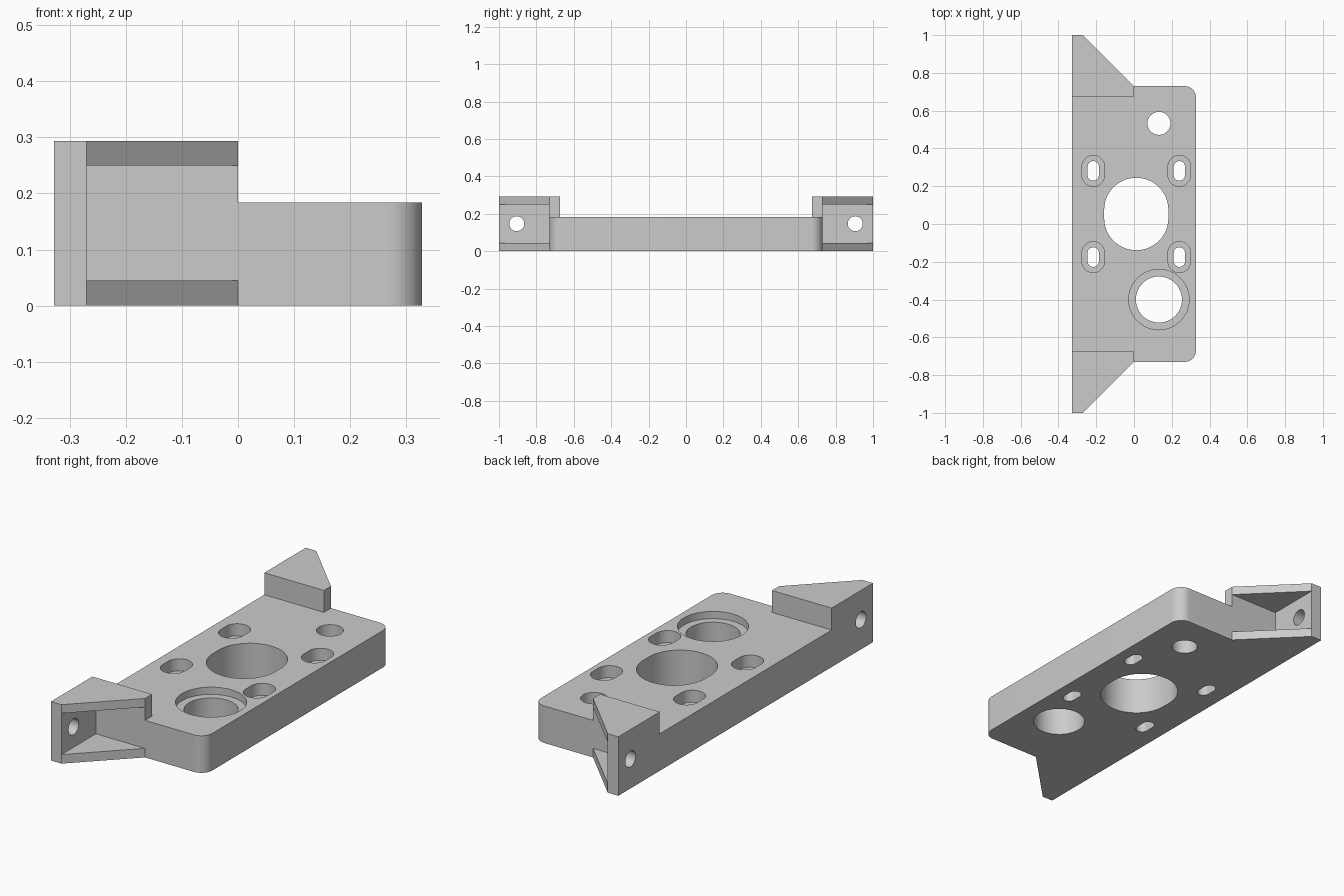
import bpy, bmesh, math

cube = bpy.data.objects.get("Cube")
if cube:
    bpy.data.objects.remove(cube, do_unlink=True)

X, Y, EAR, CORE = 0.328, 0.73, 1.0, 0.675   # plate half sizes, ear tip, ear root
PLATE_TOP, EAR_TOP = 0.184, 0.293
WALL = -0.27                                # inner face of the ear wall

grey = bpy.data.materials.new("plain grey")
grey.use_nodes = True
grey.diffuse_color = (0.6, 0.6, 0.6, 1)
grey.node_tree.nodes["Principled BSDF"].inputs["Base Color"].default_value = (0.6, 0.6, 0.6, 1)


def prism(name, outline, z0, z1):
    """Extrude a flat outline from z0 to z1."""
    bm = bmesh.new()
    face = bm.faces.new([bm.verts.new((x, y, z0)) for x, y in outline])
    top = bmesh.ops.extrude_face_region(bm, geom=[face])["geom"]
    bmesh.ops.translate(bm, vec=(0, 0, z1 - z0),
                        verts=[g for g in top if isinstance(g, bmesh.types.BMVert)])
    bmesh.ops.recalc_face_normals(bm, faces=bm.faces)
    mesh = bpy.data.meshes.new(name)
    bm.to_mesh(mesh)
    bm.free()
    mesh.materials.append(grey)
    obj = bpy.data.objects.new(name, mesh)
    bpy.context.collection.objects.link(obj)
    return obj


def arc(cx, cy, r, start, end, steps):
    return [(cx + r * math.cos(math.radians(start + (end - start) * i / steps)),
             cy + r * math.sin(math.radians(start + (end - start) * i / steps)))
            for i in range(steps + 1)]


def slot(cx, cy, r, straight=0.0):
    """Round hole, or a slot stretched along y by the half length given."""
    pts = arc(cx, cy + straight, r, 0, 180, 24) + arc(cx, cy - straight, r, 180, 360, 24)
    return pts if straight else [p for i, p in enumerate(pts) if i not in (24, 49)]


def rect(x0, x1, y0, y1):
    return [(x0, y0), (x1, y0), (x1, y1), (x0, y1)]


def cut(cutter):
    cutter.hide_render = True
    mod = body.modifiers.new("cut", 'BOOLEAN')
    mod.operation, mod.solver, mod.object = 'DIFFERENCE', 'EXACT', cutter
    bpy.context.view_layer.objects.active = body
    bpy.ops.object.modifier_apply(modifier=mod.name)
    bpy.data.objects.remove(cutter, do_unlink=True)


# Body outline: plate with rounded corners and two tapering ears
R = 0.06
half = arc(X - R, Y - R, R, 0, 90, 12) + [(0, Y), (WALL, EAR), (-X, EAR)]
body = prism("mounting_plate", half + [(x, -y) for x, y in reversed(half)], 0, EAR_TOP)

# Lower the plate between the ears and along the right half
step = [(-0.5, -CORE), (0, -CORE), (0, -1.2), (0.5, -1.2),
        (0.5, 1.2), (0, 1.2), (0, CORE), (-0.5, CORE)]
cut(prism("step_cutter", step, PLATE_TOP, 0.5))

# Ear pockets and the bolt holes through the ear walls
for side in (-1, 1):
    cut(prism("pocket_cutter", rect(WALL, 0.2, *sorted((side * Y, side * 1.2))), 0.045, 0.25))
    bolt = prism("bolt_cutter", slot(0, 0, 0.04), -0.1, 0.1)
    bolt.rotation_euler.y = math.pi / 2
    bolt.location = (-0.3, side * 0.905, 0.147)
    bpy.context.view_layer.update()
    cut(bolt)

# Through holes: central oval, small round hole, bearing hole
for x, y, r, s in ((0.012, 0.053, 0.17, 0.022), (0.132, 0.533, 0.061, 0), (0.132, -0.4, 0.122, 0)):
    cut(prism("hole_cutter", slot(x, y, r, s), -0.1, 0.4))
cut(prism("bearing_seat_cutter", slot(0.132, -0.4, 0.16), PLATE_TOP - 0.036, 0.4))

# Four screw slots with recessed seats
for x in (-0.216, 0.24):
    for y in (-0.175, 0.281):
        cut(prism("slot_cutter", slot(x, y, 0.03, 0.022), -0.1, 0.4))
        cut(prism("slot_seat_cutter", slot(x, y, 0.06, 0.022), PLATE_TOP - 0.06, 0.4))

bpy.ops.object.select_all(action='DESELECT')
body.select_set(True)
bpy.context.view_layer.objects.active = body
bpy.ops.object.shade_smooth_by_angle(angle=math.radians(30))
